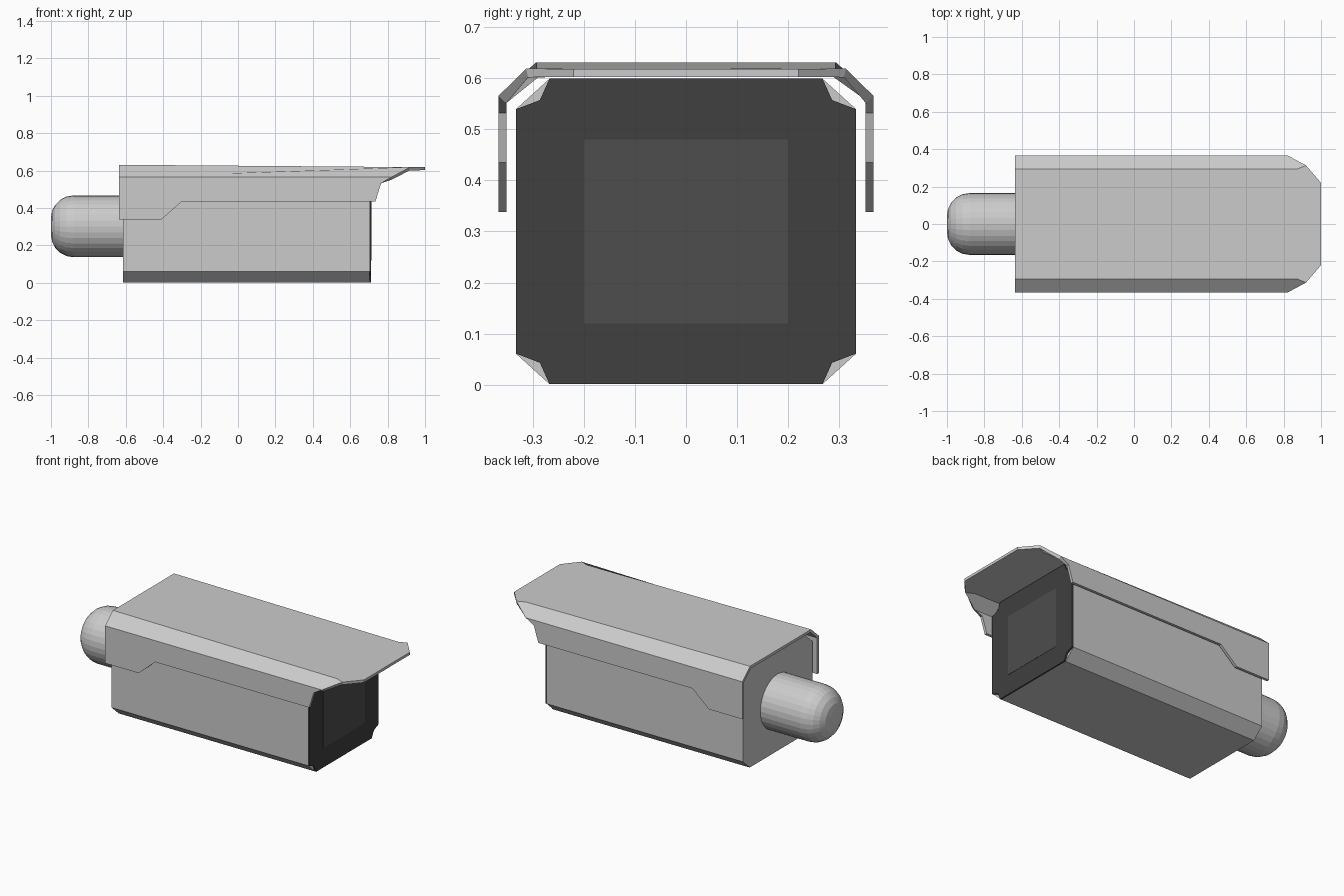
import bpy, bmesh
from math import radians

if "Cube" in bpy.data.objects:
    bpy.data.objects.remove(bpy.data.objects["Cube"])


def make_object(name, verts, faces):
    mesh = bpy.data.meshes.new(name)
    mesh.from_pydata(verts, [], faces)
    obj = bpy.data.objects.new(name, mesh)
    bpy.context.collection.objects.link(obj)
    return obj


def extrude_x(name, outline, x0, x1, material=None):
    """Prism along x from a counter-clockwise (y, z) outline."""
    n = len(outline)
    verts = [(x, y, z) for x in (x0, x1) for y, z in outline]
    faces = [tuple(range(n))[::-1], tuple(range(n, 2 * n))]
    faces += [(i, (i + 1) % n, n + (i + 1) % n, n + i) for i in range(n)]
    obj = make_object(name, verts, faces)
    if material:
        obj.data.materials.append(material)
    return obj


def four_corners(corner, cz=0.3):
    """Repeat the (y, z-from-centre) points of one corner round all four."""
    pts = []
    for sy, sz in ((1, -1), (1, 1), (-1, 1), (-1, -1)):
        part = [(sy * y, cz + sz * z) for y, z in corner]
        pts += part if sy * sz < 0 else part[::-1]
    return pts


def grey(name, value):
    mat = bpy.data.materials.new(name)
    mat.diffuse_color = (value, value, value, 1)
    mat.use_nodes = True
    mat.node_tree.nodes["Principled BSDF"].inputs["Base Color"].default_value = mat.diffuse_color
    return mat


# Chamfered box housing
extrude_x("housing", four_corners([(0.267, 0.299), (0.333, 0.239)]), -0.615, 0.702)

# Dark front plate with notched corners, and the window in it
extrude_x("front_plate",
          four_corners([(0.267, 0.299), (0.286, 0.257), (0.333, 0.239)]),
          0.702, 0.712, grey("dark_plate", 0.05))
extrude_x("window", four_corners([(0.2, 0.18)]), 0.706, 0.7135, grey("dark_glass", 0.075))

# Sun hood: half of the folded sheet, mirrored and thickened
hood_verts = [
    (-0.635, 0, 0.631), (1, 0, 0.618), (1, 0.22, 0.618), (0.92, 0.313, 0.6185),
    (0.87, 0.293, 0.619), (-0.635, 0.293, 0.631),
    (0.82, 0.367, 0.565), (-0.635, 0.367, 0.565),
    (0.765, 0.367, 0.532), (0.735, 0.367, 0.435), (-0.30, 0.367, 0.435),
    (-0.41, 0.367, 0.338), (-0.635, 0.367, 0.338),
]
hood = make_object("sun_hood", hood_verts, [
    (0, 1, 2, 3, 4, 5),
    (5, 4, 3, 6, 7),
    (7, 6, 8, 9, 10, 11, 12),
])
mirror = hood.modifiers.new("mirror", "MIRROR")
mirror.use_axis = (False, True, False)
solid = hood.modifiers.new("thickness", "SOLIDIFY")
solid.thickness = 0.016
solid.offset = -1
solid.use_even_offset = True

# Rear mount: cylinder with a rounded end
bpy.ops.mesh.primitive_cylinder_add(vertices=32, radius=0.165, depth=0.40,
                                    location=(-0.80, 0, 0.302),
                                    rotation=(0, radians(-90), 0))
mount = bpy.context.object
mount.name = "rear_mount"
bm = bmesh.new()
bm.from_mesh(mount.data)
rim = [e for e in bm.edges if all(v.co.z > 0 for v in e.verts)]
bmesh.ops.bevel(bm, geom=rim, offset=0.12, segments=5, profile=0.5, affect="EDGES")
bm.to_mesh(mount.data)
bm.free()
